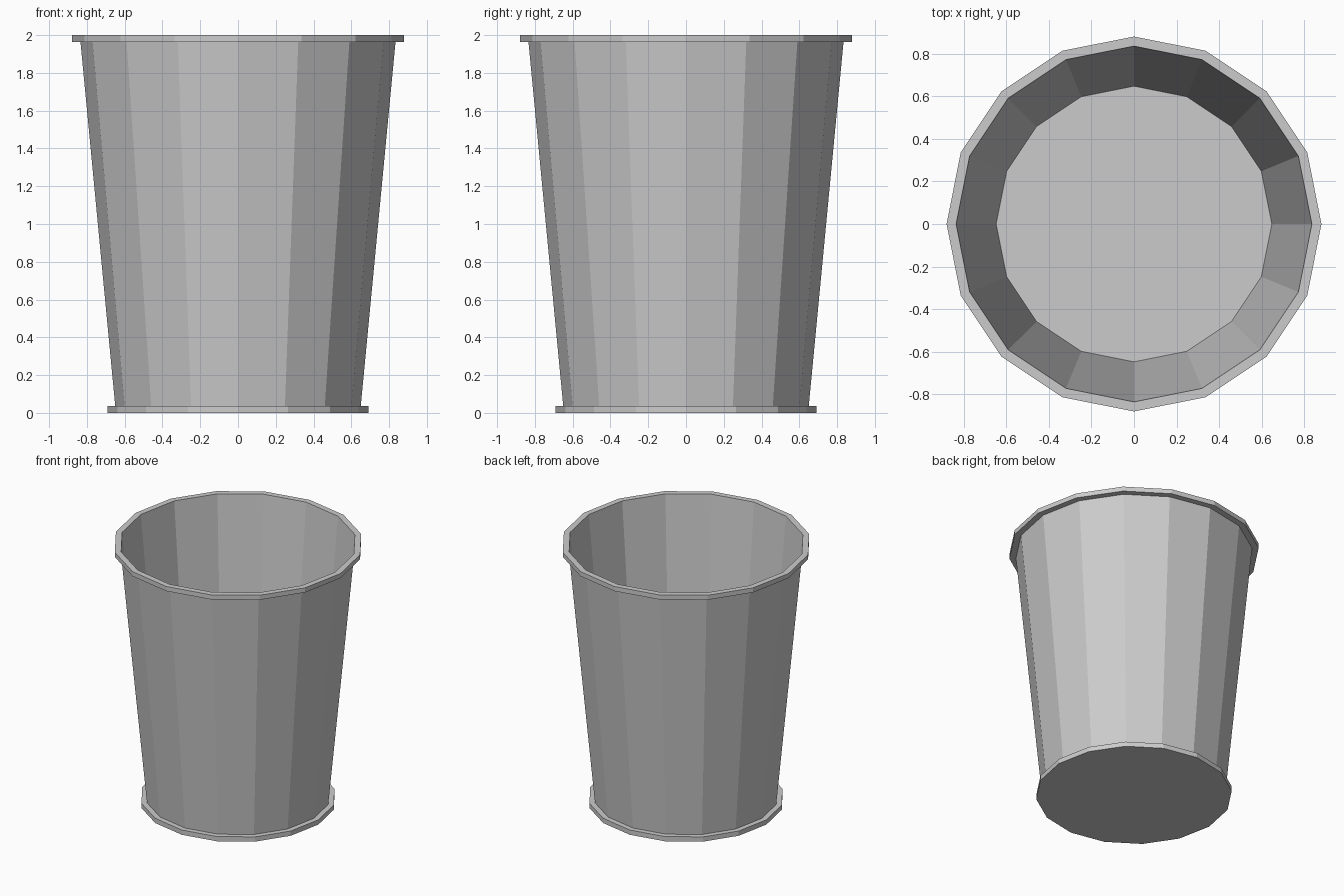
import bpy, bmesh
from math import cos, sin, tau

if "Cube" in bpy.data.objects:
    bpy.data.objects.remove(bpy.data.objects["Cube"])

SIDES = 16


def lathe(name, profile, closed):
    """Revolve (radius, z) points; closed joins last to first, open caps both ends."""
    bm = bmesh.new()
    rings = [[bm.verts.new((r * cos(tau * i / SIDES), r * sin(tau * i / SIDES), z))
              for i in range(SIDES)] for r, z in profile]
    pairs = list(zip(rings, rings[1:]))
    if closed:
        pairs.append((rings[-1], rings[0]))
    else:
        bm.faces.new(rings[0])
        bm.faces.new(rings[-1])
    for a, b in pairs:
        for i in range(SIDES):
            j = (i + 1) % SIDES
            bm.faces.new((a[i], a[j], b[j], b[i]))
    bmesh.ops.recalc_face_normals(bm, faces=bm.faces)
    mesh = bpy.data.meshes.new(name)
    bm.to_mesh(mesh)
    bm.free()
    obj = bpy.data.objects.new(name, mesh)
    bpy.context.collection.objects.link(obj)
    return obj


# Solid foot disc, its top is the bin floor
lathe("base", [(0.69, 0), (0.69, 0.037)], closed=False)

# Thin tapered wall with the flat rim at the mouth
lathe("wall_and_rim", [
    (0.650, 0.037), (0.834, 1.964), (0.88, 1.964), (0.88, 2.0),
    (0.835, 2.0), (0.647, 0.037),
], closed=True)
